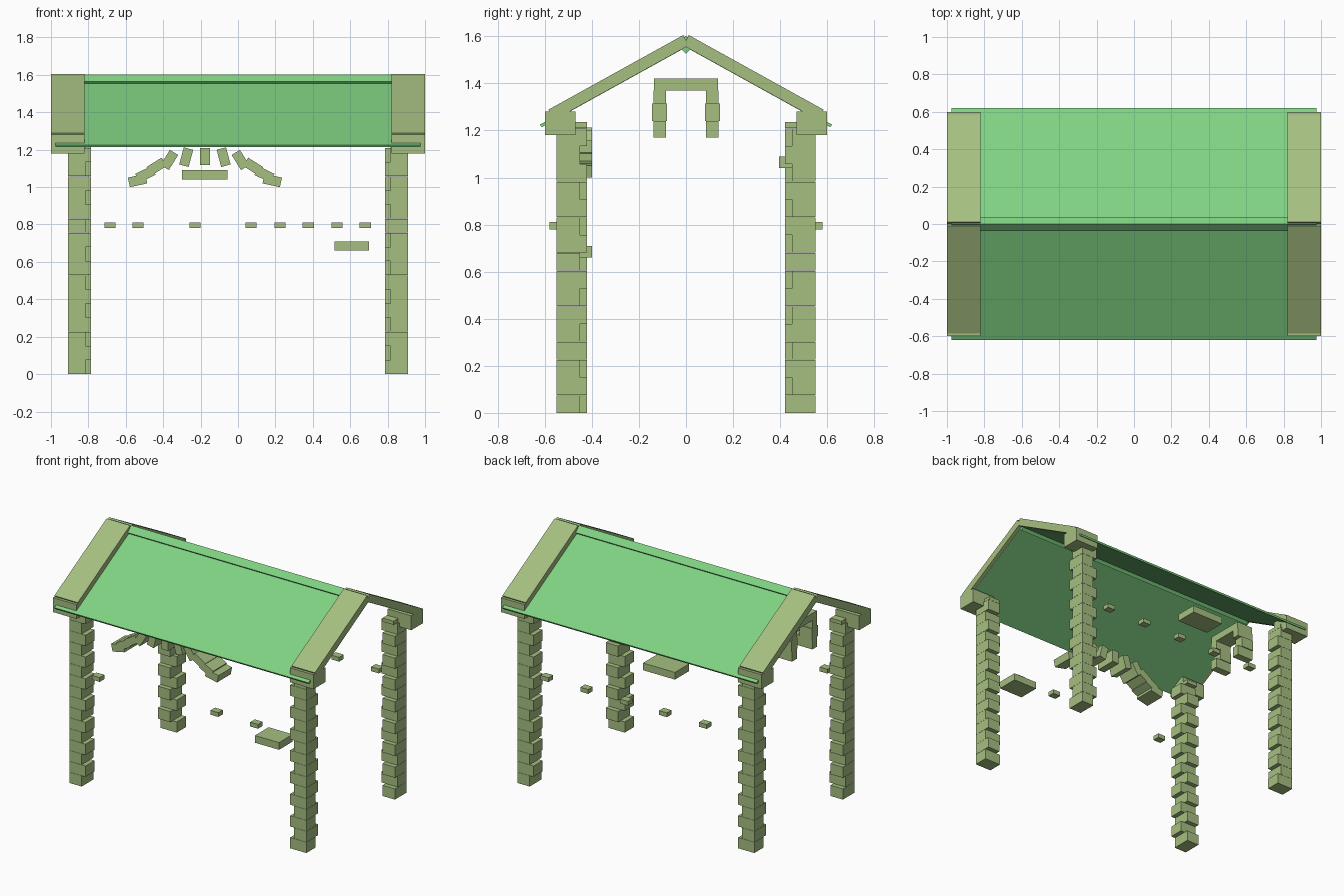
import bpy
import math
from mathutils import Matrix, Vector

cube = bpy.data.objects.get("Cube")
if cube:
    bpy.data.objects.remove(cube, do_unlink=True)


def material(name, colour):
    mat = bpy.data.materials.new(name)
    mat.use_nodes = True
    mat.diffuse_color = (*colour, 1)
    bsdf = next(n for n in mat.node_tree.nodes if n.type == 'BSDF_PRINCIPLED')
    bsdf.inputs["Base Color"].default_value = (*colour, 1)
    return mat


STONE = material("olive stone", (0.38, 0.52, 0.22))
ROOF = material("green roof", (0.215, 0.645, 0.227))

CORNERS = [(x, y, z) for x in (-0.5, 0.5) for y in (-0.5, 0.5) for z in (-0.5, 0.5)]
QUADS = [(0, 1, 3, 2), (4, 6, 7, 5), (0, 4, 5, 1), (2, 3, 7, 6), (0, 2, 6, 4), (1, 5, 7, 3)]


def boxes(name, mat, items):
    """One object made of boxes, each given as centre, size, axis and angle."""
    verts, faces = [], []
    for centre, size, axis, angle in items:
        rot = Matrix.Rotation(angle, 3, axis)
        start = len(verts)
        for c in CORNERS:
            offset = Vector([a * b for a, b in zip(c, size)])
            verts.append(rot @ offset + Vector(centre))
        faces += [[start + i for i in q] for q in QUADS]
    mesh = bpy.data.meshes.new(name)
    mesh.from_pydata(verts, [], faces)
    mesh.materials.append(mat)
    obj = bpy.data.objects.new(name, mesh)
    bpy.context.collection.objects.link(obj)
    return obj


def span(x, y, z):
    """Upright box between pairs of limits."""
    lims = (x, y, z)
    return ([(a + b) / 2 for a, b in lims], [abs(b - a) for a, b in lims], 'X', 0)


def sloped(side, x, top, low, thick):
    """Slab whose upper surface runs from top to low in the y-z plane."""
    dy, dz = low[0] - top[0], low[1] - top[1]
    length = math.hypot(dy, dz)
    pitch = math.atan2(-dz, dy)
    y = (top[0] + low[0]) / 2 - math.sin(pitch) * thick / 2
    z = (top[1] + low[1]) / 2 - math.cos(pitch) * thick / 2
    return ((sum(x) / 2, side * y, z), (x[1] - x[0], length, thick), 'X', -side * pitch)


# Corner pillars of alternating quoin bricks
ROW = 0.0756
for sx, xname in ((-1, "right"), (1, "left")):
    for sy, yname in ((-1, "front"), (1, "back")):
        bricks = []
        for row in range(16):
            along_x = (row + (sx < 0) + (sy > 0)) % 2 == 0
            x_in, y_in = (0.785, 0.45) if along_x else (0.815, 0.42)
            bricks.append(span((sx * x_in, sx * 0.91), (sy * y_in, sy * 0.55),
                               (row * ROW, row * ROW + 0.0745)))
        bricks.append(span((sx * 0.815, sx * 0.9), (sy * 0.42, sy * 0.54), (16 * ROW, 1.235)))
        boxes(f"{yname}_{xname}_pillar", STONE, bricks)

# Eave blocks and gable rafters
for sx, xname in ((-1, "right"), (1, "left")):
    ends = sorted((sx * 0.82, sx))
    boxes(f"{xname}_eave_blocks", STONE,
          [span(ends, (s * 0.47, s * 0.6), (1.18, 1.28)) for s in (-1, 1)])
    boxes(f"{xname}_rafters", STONE,
          [sloped(s, ends, (0.012, 1.605), (0.585, 1.288), 0.05) for s in (-1, 1)])

# Roof sheets and the square ridge bar turned on edge
for s, name in ((-1, "front"), (1, "back")):
    boxes(f"{name}_roof_sheet", ROOF,
          [sloped(s, (-0.975, 0.975), (0, 1.568), (0.62, 1.225), 0.013)])
boxes("ridge_bar", ROOF, [((0, 0, 1.564), (1.95, 0.053, 0.053), 'X', math.radians(45))])

# Front arch stones, mirrored about the keystone
MID = -0.177
arch = [((MID, -0.475, 1.163), (0.052, 0.15, 0.09), 'Y', 0)]
for dx, z, tilt in ((0.1, 1.16, 15), (0.19, 1.145, 32), (0.258, 1.11, 58),
                    (0.318, 1.068, 64), (0.36, 1.035, 78)):
    for s in (-1, 1):
        arch.append(((MID + s * dx, -0.475, z), (0.052, 0.15, 0.095), 'Y', -s * math.radians(tilt)))
boxes("arch_stones", STONE, arch)

# Window slabs on the front and back
boxes("front_window_sill", STONE, [span((0.515, 0.7), (-0.55, -0.4), (0.66, 0.71))])
boxes("back_door_lintel", STONE, [span((-0.3, -0.055), (0.395, 0.55), (1.04, 1.09))])

# Gable window frame on one end
frame = [span((-0.91, -0.785), (-0.135, 0.135), (1.37, 1.42))]
for s in (-1, 1):
    for z0, z1, y0, y1, x1 in ((1.17, 1.24, 0.085, 0.138, -0.785),
                               (1.24, 1.315, 0.08, 0.145, -0.815),
                               (1.315, 1.37, 0.085, 0.138, -0.785)):
        frame.append(span((-0.91, x1), (s * y0, s * y1), (z0, z1)))
boxes("gable_window_frame", STONE, frame)

# Small wall studs
for s, name, places in ((-1, "front", (-0.685, 0.225, 0.53)),
                        (1, "back", (-0.535, -0.23, 0.07, 0.375, 0.68))):
    boxes(f"{name}_studs", STONE,
          [((x, s * 0.555, 0.795), (0.06, 0.05, 0.03), 'X', 0) for x in places])
